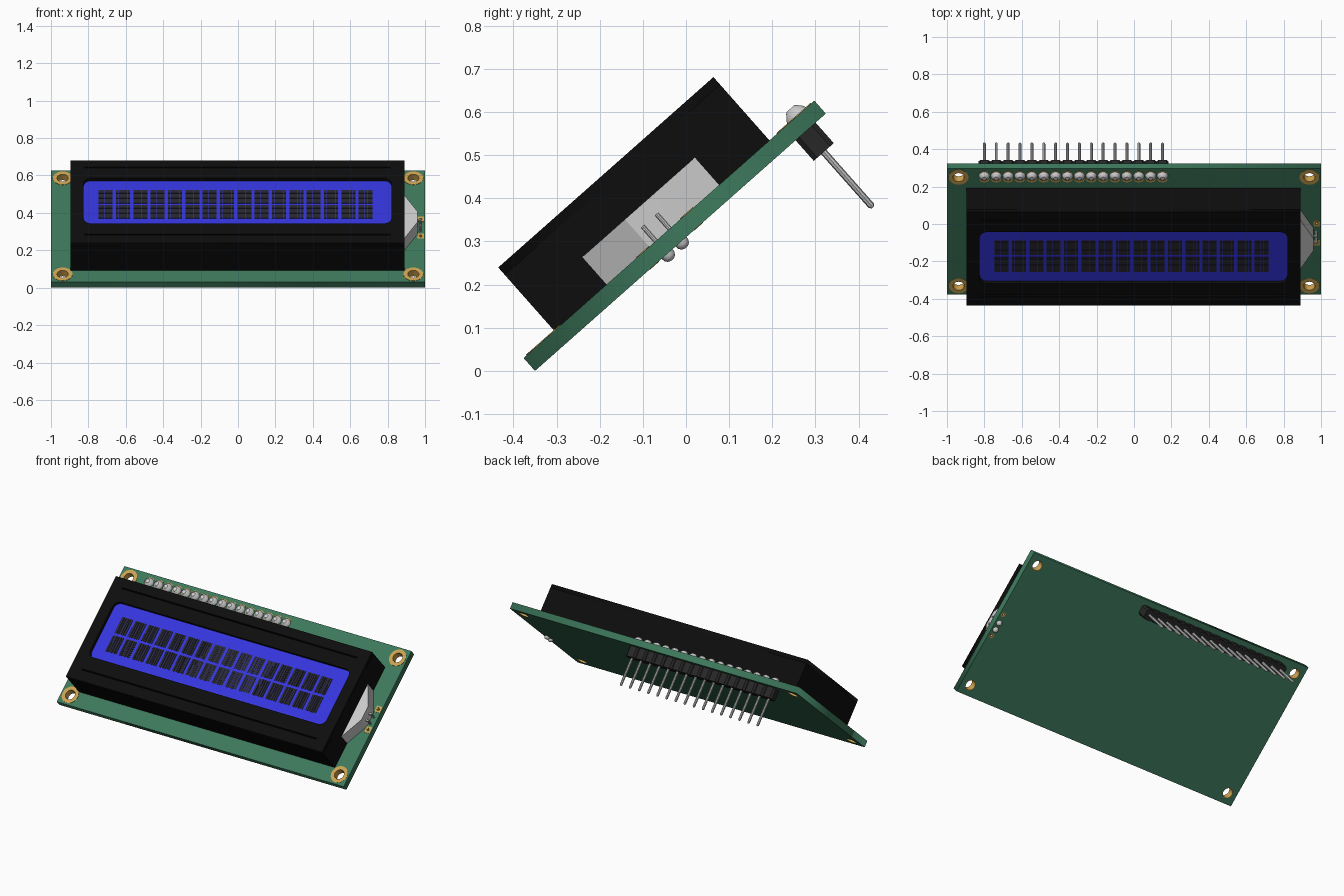
import bpy, bmesh, math
from mathutils import Matrix

if "Cube" in bpy.data.objects:
    bpy.data.objects.remove(bpy.data.objects["Cube"])

# Everything is modelled in board space: X across, Y up the board, Z out of its face,
# then tilted back as a whole.
TILT = Matrix.Translation((0, -0.35, 0)) @ Matrix.Rotation(math.radians(41.5), 4, 'X')
T = 0.04            # board thickness
PIN_U = 0.8375      # header row position
PIN_X = [-0.8 + 0.0635 * i for i in range(16)]


def mat(name, rgb):
    m = bpy.data.materials.new(name)
    m.diffuse_color = (*rgb, 1)
    m.use_nodes = True
    m.node_tree.nodes["Principled BSDF"].inputs["Base Color"].default_value = m.diffuse_color
    return m


GREEN = mat("board green", (0.047, 0.19, 0.107))
GOLD = mat("gold plating", (0.6, 0.36, 0.08))
BLACK = mat("bezel black", (0.004, 0.004, 0.004))
PLASTIC = mat("header plastic", (0.02, 0.02, 0.02))
BLUE = mat("screen blue", (0.035, 0.035, 0.72))
DARK = mat("pixel dark", (0.02, 0.02, 0.03))


def finish(name, bm, material=None, smooth=False):
    bmesh.ops.recalc_face_normals(bm, faces=bm.faces)
    me = bpy.data.meshes.new(name)
    bm.to_mesh(me)
    bm.free()
    ob = bpy.data.objects.new(name, me)
    bpy.context.collection.objects.link(ob)
    ob.matrix_world = TILT
    if material:
        me.materials.append(material)
    if smooth:
        bpy.ops.object.select_all(action='DESELECT')
        ob.select_set(True)
        bpy.context.view_layer.objects.active = ob
        bpy.ops.object.shade_smooth_by_angle(angle=math.radians(35))
    return ob


def prism(bm, pts, w0, w1):
    lo = [bm.verts.new((x, y, w0)) for x, y in pts]
    hi = [bm.verts.new((x, y, w1)) for x, y in pts]
    bm.faces.new(lo[::-1])
    bm.faces.new(hi)
    n = len(pts)
    for i in range(n):
        bm.faces.new((lo[i], lo[(i + 1) % n], hi[(i + 1) % n], hi[i]))


def rect(x0, x1, y0, y1):
    return [(x0, y0), (x1, y0), (x1, y1), (x0, y1)]


def chamfered(x0, x1, y0, y1, c):
    return [(x0 + c, y0), (x1 - c, y0), (x1, y0 + c), (x1, y1 - c),
            (x1 - c, y1), (x0 + c, y1), (x0, y1 - c), (x0, y0 + c)]


def circle(cx, cy, r, n=24):
    return [(cx + r * math.cos(2 * math.pi * i / n), cy + r * math.sin(2 * math.pi * i / n))
            for i in range(n)]


def rounded(x0, x1, y0, y1, r, n=6):
    pts = []
    for cx, cy, a in ((x1 - r, y0 + r, -90), (x1 - r, y1 - r, 0),
                      (x0 + r, y1 - r, 90), (x0 + r, y0 + r, 180)):
        for i in range(n + 1):
            t = math.radians(a + 90 * i / n)
            pts.append((cx + r * math.cos(t), cy + r * math.sin(t)))
    return pts


def lathe(bm, cx, cy, profile, n=16, closed=False):
    """Revolve (radius, height) points; open profiles get end caps."""
    rings = [[bm.verts.new((x, y, w)) for x, y in circle(cx, cy, r, n)] for r, w in profile]
    pairs = list(zip(rings, rings[1:] + rings[:1]))
    for a, b in (pairs if closed else pairs[:-1]):
        for i in range(n):
            j = (i + 1) % n
            bm.faces.new((a[i], a[j], b[j], b[i]))
    if not closed:
        bm.faces.new(rings[0])
        bm.faces.new(rings[-1])


def plate(name, outlines, w0, w1, material):
    """Flat plate with holes, from a filled 2D curve."""
    cu = bpy.data.curves.new(name, 'CURVE')
    cu.dimensions, cu.fill_mode, cu.extrude = '2D', 'BOTH', (w1 - w0) / 2
    for pts in outlines:
        sp = cu.splines.new('POLY')
        sp.points.add(len(pts) - 1)
        for p, (x, y) in zip(sp.points, pts):
            p.co = (x, y, 0, 1)
        sp.use_cyclic_u = True
    tmp = bpy.data.objects.new(name + " curve", cu)
    bpy.context.collection.objects.link(tmp)
    me = tmp.evaluated_get(bpy.context.evaluated_depsgraph_get()).to_mesh()
    bm = bmesh.new()
    bm.from_mesh(me)
    bpy.data.objects.remove(tmp)
    bmesh.ops.remove_doubles(bm, verts=bm.verts, dist=1e-5)
    bmesh.ops.translate(bm, verts=bm.verts, vec=(0, 0, (w0 + w1) / 2))
    return finish(name, bm, material)


# circuit board with mounting and backlight holes
mounts = [(sx * 0.9375, u) for sx in (-1, 1) for u in (0.0625, 0.8375)]
led_pads = [(0.977, 0.37), (0.977, 0.506)]
plate("circuit_board", [rect(-1, 1, 0, 0.9)] + [circle(x, u, 0.033) for x, u in mounts]
      + [circle(x, u, 0.01, 12) for x, u in led_pads], 0, T, GREEN)

# plated mounting holes
bm = bmesh.new()
for x, u in mounts:
    lathe(bm, x, u, [(0.03, 0), (0.0335, 0), (0.0335, T - 0.002), (0.053, T - 0.002),
                     (0.053, T + 0.002), (0.03, T + 0.002)], 24, True)
finish("mounting_hole_plating", bm, GOLD, True)

# bezel body, and front frame with window and two thin grooves
bm = bmesh.new()
prism(bm, rect(-0.895, 0.89, 0.095, 0.761), T, 0.213)
finish("bezel_body", bm, BLACK)
plate("bezel_frame", [rect(-0.895, 0.89, 0.095, 0.761), rounded(-0.825, 0.82, 0.252, 0.618, 0.04),
                      rect(-0.82, 0.815, 0.16, 0.168), rect(-0.82, 0.815, 0.698, 0.706)],
      0.213, 0.236, BLACK)

# blue screen and 16 x 2 cells of 5 x 8 pixels
bm = bmesh.new()
prism(bm, rounded(-0.825, 0.82, 0.252, 0.618, 0.04), 0.212, 0.216)
finish("screen", bm, BLUE)
bm = bmesh.new()
pw, ph = 0.0152, 0.0133
for row in range(2):
    for col in range(16):
        for i in range(5):
            for j in range(8):
                x = -0.745 + 0.0927 * col + pw * i
                u = 0.316 + 0.121 * row + ph * j
                prism(bm, rect(x, x + pw - 0.0012, u, u + ph - 0.0012), 0.2155, 0.2175)
finish("screen_pixels", bm, DARK)

# tapered backlight block at the right end
bm = bmesh.new()
prism(bm, [(0.87, 0.257), (0.89, 0.257), (0.96, 0.389), (0.96, 0.473), (0.89, 0.605), (0.87, 0.605)],
      T, 0.125)
finish("backlight_block", bm)

# backlight leads, bent into the block, with solder under the board
bm = bmesh.new()
for u in (0.409, 0.452):
    lathe(bm, 0.974, u, [(0.006, -0.01), (0.006, 0.086)], 10)
    prism(bm, rect(0.95, 0.978, u - 0.005, u + 0.005), 0.076, 0.086)
    lathe(bm, 0.974, u, [(0.017, 0), (0.016, -0.008), (0.011, -0.015), (0.004, -0.018)], 12)
finish("backlight_leads", bm, None, True)

# square backlight pads, plated through
bm = bmesh.new()
for x, u in led_pads:
    lathe(bm, x, u, [(0.007, -0.001), (0.014, -0.001), (0.014, T + 0.001), (0.007, T + 0.001)], 12, True)
finish("backlight_pad_holes", bm, GOLD)
for k, (x, u) in enumerate(led_pads):
    plate(f"backlight_pad_{k + 1}", [rect(x - 0.018, x + 0.018, u - 0.02, u + 0.02), circle(x, u, 0.01, 12)],
          T - 0.001, T + 0.002, GOLD)

# pin header: pads, solder cones, plastic segments and pins
pads, solder, blocks, pins = (bmesh.new() for _ in range(4))
for x in PIN_X:
    prism(pads, rounded(x - 0.027, x + 0.027, PIN_U - 0.035, PIN_U + 0.042, 0.02, 4), T - 0.001, T + 0.002)
    lathe(solder, x, PIN_U + 0.009, [(0.03, T), (0.027, T + 0.008), (0.019, T + 0.017),
                                     (0.012, T + 0.023)], 14)
    prism(blocks, chamfered(x - 0.0318, x + 0.0318, PIN_U - 0.031, PIN_U + 0.031, 0.011), -0.0635, 0)
    lathe(pins, x, PIN_U, [(0.004, -0.235), (0.008, -0.229), (0.008, T + 0.02)], 8)
finish("header_pads", pads, GOLD)
finish("header_solder", solder, None, True)
finish("header_plastic", blocks, PLASTIC)
finish("header_pins", pins, None, True)
